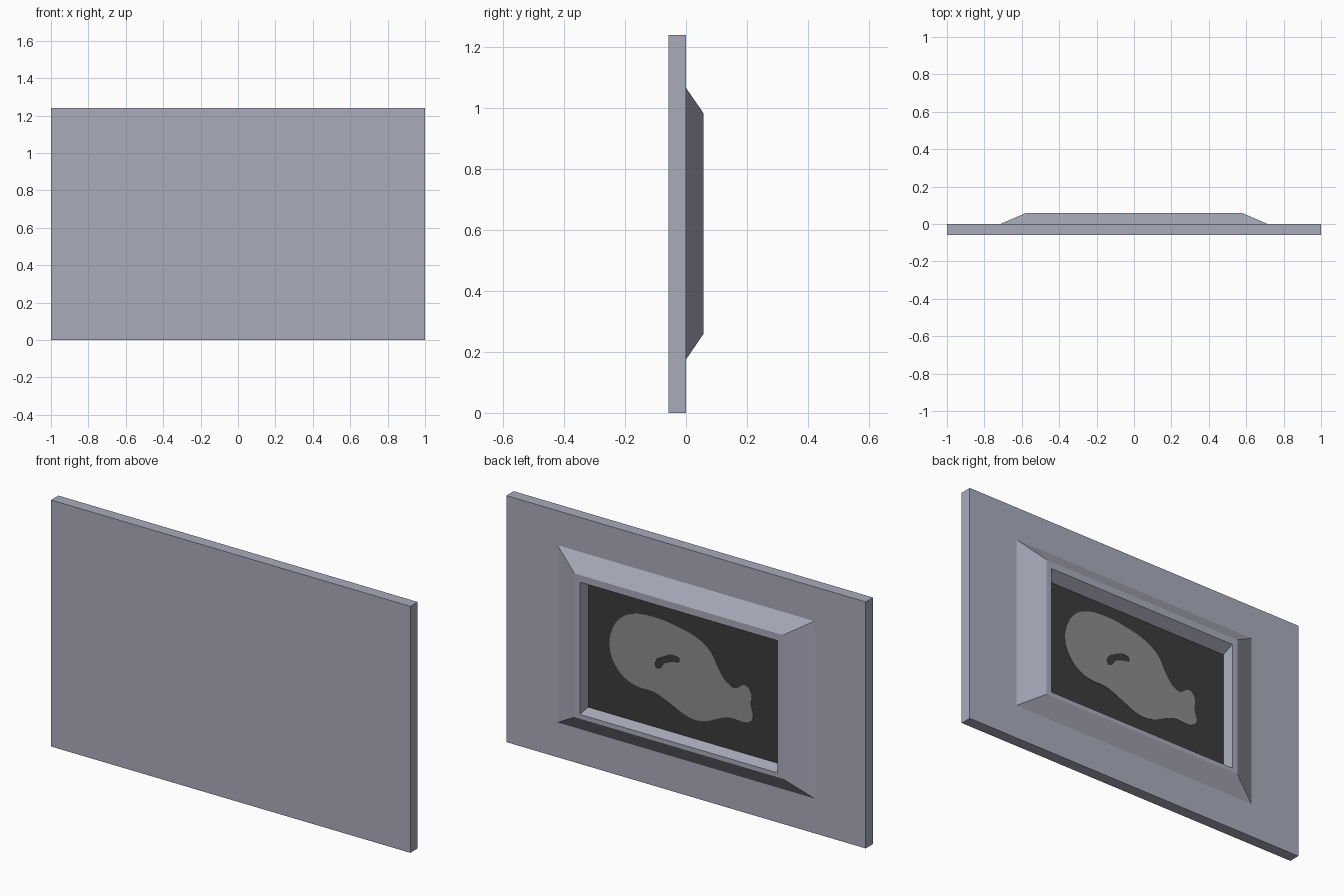
import bpy, bmesh, math

if "Cube" in bpy.data.objects:
    bpy.data.objects.remove(bpy.data.objects["Cube"])


def material(name, rgb):
    m = bpy.data.materials.new(name)
    m.diffuse_color = (*rgb, 1)
    m.use_nodes = True
    m.node_tree.nodes["Principled BSDF"].inputs["Base Color"].default_value = m.diffuse_color
    return m


grey = material("cool grey", (0.40, 0.41, 0.50))
dark = material("charcoal", (0.045, 0.045, 0.045))
mid = material("mid grey", (0.27, 0.27, 0.27))


def add_object(name, bm, mat):
    me = bpy.data.meshes.new(name)
    bm.to_mesh(me)
    bm.free()
    me.materials.append(mat)
    ob = bpy.data.objects.new(name, me)
    bpy.context.collection.objects.link(ob)
    return ob


def ring(bm, x, y, z0, z1):
    return [bm.verts.new(p) for p in ((-x, y, z0), (x, y, z0), (x, y, z1), (-x, y, z1))]


def loft(bm, rings):
    for a, b in zip(rings, rings[1:]):
        for i in range(4):
            j = (i + 1) % 4
            bm.faces.new((a[j], a[i], b[i], b[j]))


# Flat slab
bm = bmesh.new()
a, b = ring(bm, 1, -0.058, 0, 1.24), ring(bm, 1, 0, 0, 1.24)
loft(bm, [a, b])
bm.faces.new(a)
bm.faces.new(b[::-1])
bmesh.ops.recalc_face_normals(bm, faces=bm.faces)
add_object("slab", bm, grey)

# Raised frame: outer bevel, flat rim, inner recess
bm = bmesh.new()
loft(bm, [ring(bm, 0.715, 0, 0.175, 1.067),
          ring(bm, 0.58, 0.058, 0.26, 0.983),
          ring(bm, 0.55, 0.058, 0.282, 0.947),
          ring(bm, 0.543, 0.001, 0.298, 0.914)])
for f in bm.faces:
    f.normal_update()
if sum(f.normal.y for f in bm.faces) < 0:
    bmesh.ops.reverse_faces(bm, faces=bm.faces)
add_object("frame", bm, grey)

# Dark picture field at the bottom of the recess
bm = bmesh.new()
bm.faces.new(ring(bm, 0.543, 0.001, 0.298, 0.914)[::-1])
add_object("picture_field", bm, dark)

# Painted silhouette with a hole, as a thin plate
outline = [(.42, .62), (.41, .723), (.36, .797), (.29, .837), (.175, .852), (.036, .838),
           (-.075, .807), (-.142, .76), (-.187, .686), (-.23, .632), (-.276, .614),
           (-.331, .644), (-.36, .626), (-.365, .553), (-.37, .478), (-.231, .456),
           (-.092, .399), (-.02, .399), (.08, .439), (.175, .474), (.27, .478),
           (.343, .505), (.393, .556)]
hole = [(.164, .602), (.164, .637), (.12, .669), (.07, .689), (.031, .673),
        (.081, .65), (.114, .636), (.142, .603)]
cu = bpy.data.curves.new("silhouette_curve", 'CURVE')
cu.dimensions, cu.fill_mode, cu.extrude, cu.resolution_u = '2D', 'BOTH', 0.001, 5
for pts in (outline, hole):
    s = cu.splines.new('BEZIER')
    s.bezier_points.add(len(pts) - 1)
    s.use_cyclic_u = True
    for bp, (x, z) in zip(s.bezier_points, pts):
        bp.co = (x, z, 0)
        bp.handle_left_type = bp.handle_right_type = 'AUTO'
cu.materials.append(mid)
tmp = bpy.data.objects.new("silhouette_curve", cu)
bpy.context.collection.objects.link(tmp)
bpy.context.view_layer.update()
me = bpy.data.meshes.new_from_object(tmp.evaluated_get(bpy.context.evaluated_depsgraph_get()))
bpy.data.objects.remove(tmp)
ob = bpy.data.objects.new("picture_silhouette", me)
ob.rotation_euler.x = math.pi / 2
ob.location.y = 0.003
bpy.context.collection.objects.link(ob)
